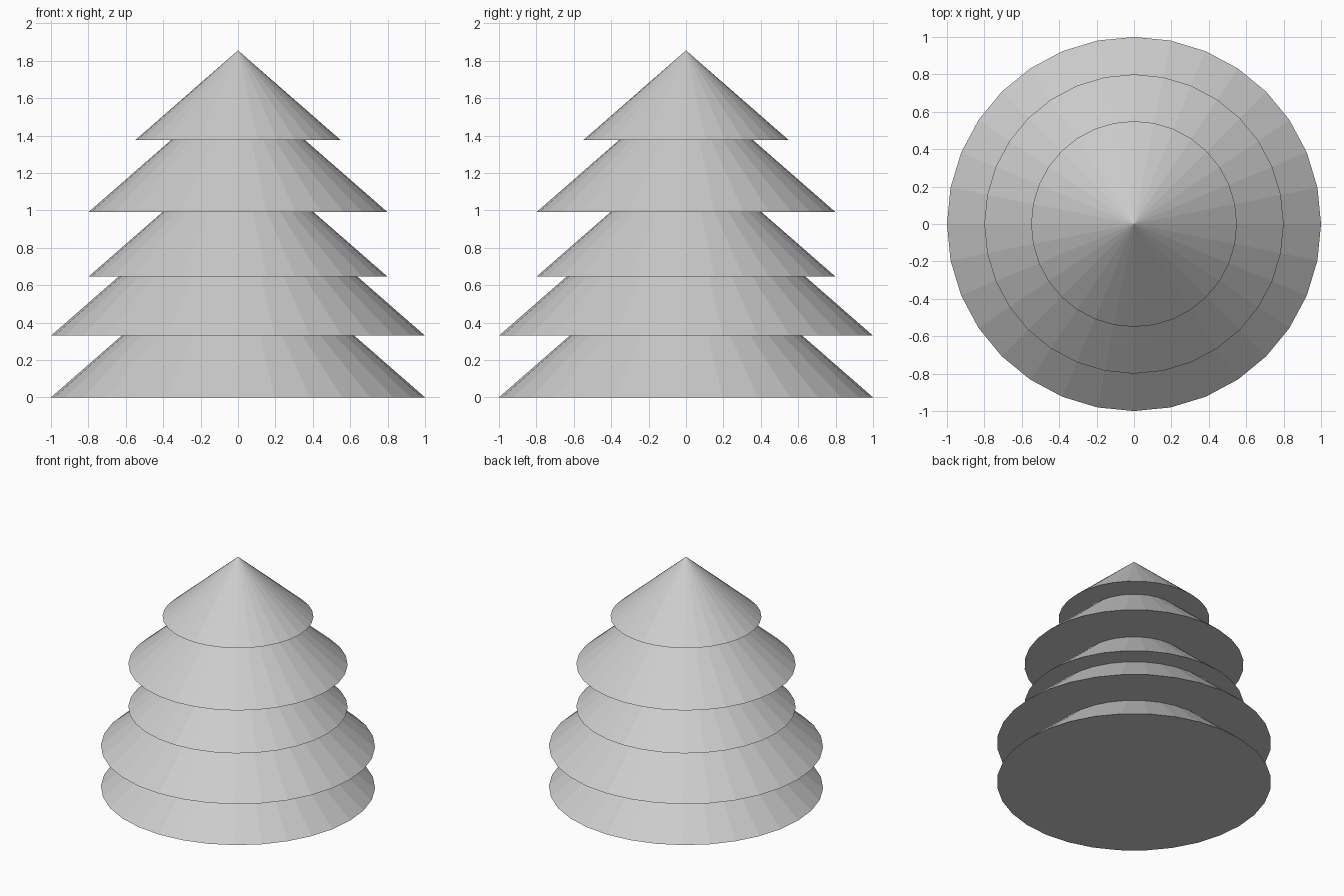
import bpy

if "Cube" in bpy.data.objects:
    bpy.data.objects.remove(bpy.data.objects["Cube"])

grey = bpy.data.materials.new("light grey")
grey.diffuse_color = (0.604, 0.604, 0.604, 1)
grey.use_nodes = True
grey.node_tree.nodes["Principled BSDF"].inputs["Base Color"].default_value = grey.diffuse_color

SLOPE = 0.873  # cone height per unit of radius

# Stacked foliage cones, bottom to top: (base height, radius)
tiers = [(0.0, 1.0), (0.33, 1.0), (0.645, 0.8), (0.99, 0.8), (1.375, 0.55)]

for i, (z, r) in enumerate(tiers, 1):
    h = r * SLOPE
    bpy.ops.mesh.primitive_cone_add(vertices=32, radius1=r, radius2=0, depth=h,
                                    location=(0, 0, z + h / 2))
    tier = bpy.context.object
    tier.name = f"foliage_tier_{i}"
    tier.data.materials.append(grey)
